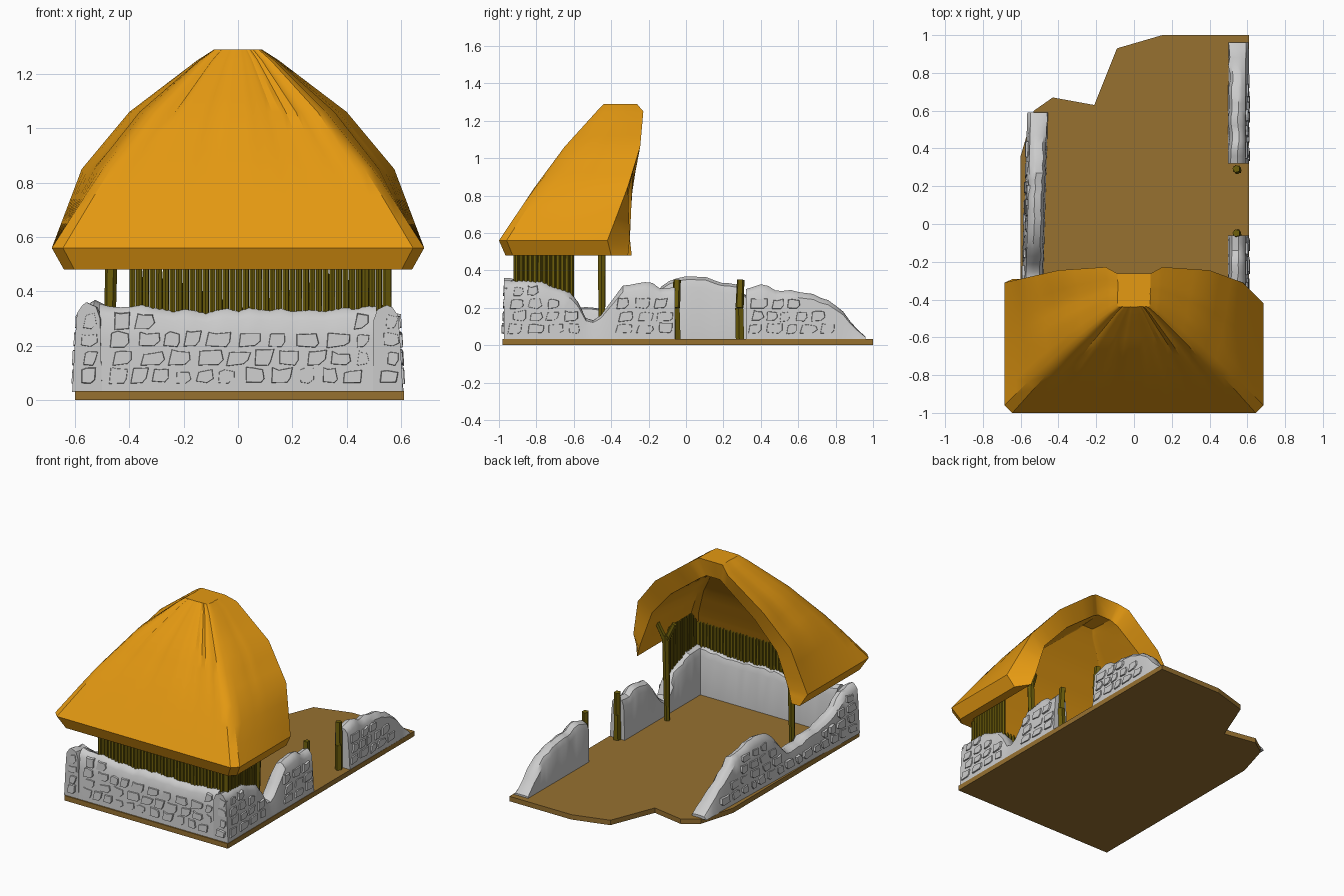
import bpy, bmesh, math, random
from mathutils import Vector

if "Cube" in bpy.data.objects:
    bpy.data.objects.remove(bpy.data.objects["Cube"])
random.seed(4)


def material(name, rgb):
    m = bpy.data.materials.new(name)
    m.diffuse_color = (*rgb, 1)
    m.use_nodes = True
    m.node_tree.nodes["Principled BSDF"].inputs["Base Color"].default_value = m.diffuse_color
    return m


THATCH = material("thatch", (0.78, 0.32, 0.006))
EARTH = material("earth", (0.31, 0.165, 0.03))
WOOD = material("wood", (0.15, 0.11, 0.003))


def finish(name, bm, mat=None, smooth=None):
    bmesh.ops.recalc_face_normals(bm, faces=bm.faces)
    me = bpy.data.meshes.new(name)
    bm.to_mesh(me)
    bm.free()
    ob = bpy.data.objects.new(name, me)
    bpy.context.collection.objects.link(ob)
    if mat:
        me.materials.append(mat)
    if smooth:
        bpy.ops.object.select_all(action='DESELECT')
        ob.select_set(True)
        bpy.context.view_layer.objects.active = ob
        bpy.ops.object.shade_smooth_by_angle(angle=math.radians(smooth))
    return ob


def lerp_profile(pts, s):
    for (a, za), (b, zb) in zip(pts, pts[1:]):
        if s <= b:
            return za + (zb - za) * max(0, (s - a) / (b - a))
    return pts[-1][1]


def prism(bm, lower, upper):
    """Join two matching loops and cap both ends."""
    a = [bm.verts.new(p) for p in lower]
    b = [bm.verts.new(p) for p in upper]
    n = len(a)
    bm.faces.new(a[::-1])
    bm.faces.new(b)
    for i in range(n):
        bm.faces.new((a[i], a[(i + 1) % n], b[(i + 1) % n], b[i]))


# earth base
outline = [(-.60, -.98), (.61, -.98), (.61, 1), (.15, 1), (-.09, .93), (-.21, .63),
           (-.43, .67), (-.53, .60), (-.60, .36)]
bm = bmesh.new()
prism(bm, [(x, y, 0) for x, y in outline], [(x, y, .033) for x, y in outline])
finish("earth_base", bm, EARTH)

# mapping from (along wall, outward offset, height) to world for each side
right = lambda s, o, z: (o, s, z)
left = lambda s, o, z: (-o, s, z)
front = lambda s, o, z: (s, -o, z)
BATTER, FLOOR = .018, .03


def wall(name, place, top, out0, out1, thick=.11):
    s0, s1 = top[0][0], top[-1][0]
    n = max(4, round((s1 - s0) / .04))
    bm = bmesh.new()
    rings = []
    for i in range(n + 1):
        s = s0 + (s1 - s0) * i / n
        o = out0 + (out1 - out0) * i / n
        h = lerp_profile(top, s)
        inner = 0 < i < n
        h = max(.045, h + (random.uniform(-.009, .009) if inner else 0)) - FLOOR
        w = random.uniform(-.006, .006)
        sec = [(o, 0), (o - BATTER * .6, h * .6), (o - BATTER, h * .88), (o - BATTER - .02, h * .97),
               (o - thick / 2 + w, h), (o - thick + .02 + w, h * .95),
               (o - thick + .005 + w, h * .82), (o - thick, 0)]
        rings.append([bm.verts.new(place(s, p, FLOOR + z)) for p, z in sec])
    for a, b in zip(rings, rings[1:]):
        for j in range(8):
            bm.faces.new((a[j], a[(j + 1) % 8], b[(j + 1) % 8], b[j]))
    bm.faces.new(rings[0])
    bm.faces.new(rings[-1][::-1])
    finish(name, bm, smooth=35)


def stones(name, place, top, out0, out1, runs, h_ref=.32):
    """Rows of raised chipped stones, kept below the wall's broken top."""
    bm = bmesh.new()
    s0, s1 = top[0][0], top[-1][0]
    for a, b in runs:
        for row in range(4):
            z0 = .062 + row * .067
            s = a + (row % 2) * .018 + random.uniform(0, .01)
            while s < b - .035:
                w = min(random.uniform(.055, .095), b - s)
                zt = z0 + random.uniform(.046, .056)
                if min(lerp_profile(top, s), lerp_profile(top, s + w)) > zt + .022:
                    r = lambda k=.007: random.uniform(-k, k)
                    c = random.uniform(.012, .022)
                    poly = [(s + r(), z0 + r()), (s + w - c + r(), z0 + r(.004)),
                            (s + w + r(), z0 + c), (s + w + r(), zt + r()),
                            (s + w * .4, zt + r(.005)), (s + c * .4, zt + r())]
                    cs, cz = s + w / 2, (z0 + zt) / 2
                    o = out0 + (out1 - out0) * (cs - s0) / (s1 - s0)
                    lift = random.uniform(.006, .011)

                    def loop(d, k):
                        return [place(cs + (p - cs) * k, o - BATTER * z / h_ref + d,
                                      cz + (z - cz) * k) for p, z in poly]
                    prism(bm, loop(-.008, 1), loop(lift, .9))
                s += w + random.uniform(.012, .03)
    finish(name, bm)


# ruined stone walls with raised stones
front_top = [(-.51, .355), (-.4, .345), (-.3, .345), (-.17, .322), (-.05, .33), (.08, .34),
             (.17, .33), (.3, .325), (.4, .345), (.51, .345)]
right_front_top = [(-.972, .35), (-.8, .345), (-.66, .305), (-.59, .26), (-.54, .15), (-.48, .13),
                   (-.42, .21), (-.35, .31), (-.26, .335), (-.18, .325), (-.12, .30), (-.06, .31)]
right_back_top = [(.32, .30), (.40, .325), (.5, .29), (.64, .285), (.74, .24), (.82, .21),
                  (.88, .13), (.96, .035)]
left_top = [(-.972, .36), (-.85, .34), (-.68, .22), (-.5, .20), (-.3, .16), (-.22, .2), (-.12, .33),
            (-.03, .365), (.1, .37), (.18, .34), (.26, .33), (.34, .25), (.48, .15), (.59, .05)]
specs = [
    ("front_wall", front, front_top, .972, .972, [(-.48, .48)]),
    ("right_front_wall", right, right_front_top, .607, .607, [(-.95, -.55), (-.38, -.07)]),
    ("right_back_wall", right, right_back_top, .607, .61, [(.33, .9)]),
    ("left_wall", left, left_top, .61, .565, [(-.95, .5)]),
]
for name, place, top, o0, o1, runs in specs:
    wall(name, place, top, o0, o1)
    stones(name + "_stones", place, top, o0, o1, runs)
stones("corner_stones", front, [(-.61, .35), (.61, .35)], .982, .982, [(-.59, -.52), (.52, .59)])


def pole(bm, p, q, r0, r1, sides=6):
    p, q = Vector(p), Vector(q)
    rot = (q - p).to_track_quat('Z', 'Y')
    ring = [Vector((math.cos(t), math.sin(t), 0)) for t in
            [2 * math.pi * i / sides + .4 for i in range(sides)]]
    prism(bm, [p + rot @ v * r0 for v in ring], [q + rot @ v * r1 for v in ring])


# palisade of thin stakes on the front and right walls
bm = bmesh.new()
stakes = [(-.388 + i * .0245, -.91) for i in range(39)] + [(.553, -.905 + i * .0245) for i in range(13)]
for x, y in stakes:
    pole(bm, (x, y, .2), (x, y, .58 + random.uniform(-.01, .01)), .013, .012)
finish("palisade", bm, WOOD)

# forked roof posts
for side, label in ((1, "right"), (-1, "left")):
    bm = bmesh.new()
    x = .465 * side
    pole(bm, (x - .01, -.45, .03), (x, -.45, .6), .018, .024)
    for d in (-1, 1):
        pole(bm, (x, -.45, .56), (x + .05 * d, -.45 + .02 * d, .68), .02, .016)
    finish(label + "_roof_post", bm, WOOD)

# door posts
for label, y in (("front", -.05), ("back", .29)):
    bm = bmesh.new()
    pole(bm, (.545, y, .03), (.548, y - .004, .2), .024, .023, 5)
    pole(bm, (.548, y - .004, .2), (.542, y + .002, .35), .023, .021, 5)
    finish("door_post_" + label, bm, WOOD)

# thatched half-hip roof: levels of z, front half width, rear half width, front y, rear y right, rear y left
outer = [(1.29, .088, .088, -.44, -.262, -.262), (1.25, .14, .15, -.478, -.228, -.228),
         (1.06, .34, .40, -.65, -.245, -.245), (.85, .50, .575, -.805, -.31, -.285),
         (.56, .685, .685, -1.0, -.42, -.31), (.48, .64, .64, -.965, -.40, -.29)]
inner = [(1.17, .04, .05, -.45, -.29, -.29), (1.14, .07, .10, -.48, -.28, -.28),
         (.98, .27, .31, -.62, -.28, -.28), (.8, .42, .47, -.75, -.31, -.29),
         (.57, .55, .55, -.87, -.30, -.30), (.48, .58, .58, -.91, -.31, -.29)]


def densify(levels, k=3):
    out = []
    for a, b in zip(levels, levels[1:]):
        out += [[p + (q - p) * i / k for p, q in zip(a, b)] for i in range(k)]
    return out + [levels[-1]]


NS, NF = 8, 24
folds = [random.choice((0, 0, .5, 1)) * random.uniform(.6, 1) for _ in range(2 * NS + NF + 4)]


def roof_ring(bm, level, folded):
    z, xf, xr, yf, yr, yl = level
    c = .06 * xf
    pts = [(xr + (xf - xr) * i / NS, yr + (yf + c - yr) * i / NS) for i in range(NS + 1)]
    pts += [((xf - c) * (1 - 2 * i / NF), yf) for i in range(NF + 1)]
    pts += [(-xf + (xf - xr) * i / NS, yf + c + (yl - yf - c) * i / NS) for i in range(NS + 1)]
    ring = []
    for i, (x, y) in enumerate(pts):
        if folded and 0 < i < len(pts) - 1:
            k = 1 - .06 * folds[i % len(folds)] * min(1, max(0, (z - .8) / .25))
            x, y = x * k, -.36 + (y + .36) * k
        ring.append(bm.verts.new((x, y, z)))
    return ring


bm = bmesh.new()
out_rings = [roof_ring(bm, l, True) for l in densify(outer)]
in_rings = [roof_ring(bm, l, False) for l in densify(inner)]
chain = out_rings + in_rings[::-1]
for a, b in zip(chain, chain[1:]):
    for j in range(len(a) - 1):
        bm.faces.new((a[j], a[j + 1], b[j + 1], b[j]))
for e in (0, -1):                                   # thick rear edge on both slopes
    for i in range(len(out_rings) - 1):
        bm.faces.new((out_rings[i][e], out_rings[i + 1][e], in_rings[i + 1][e], in_rings[i][e]))
bm.faces.new((out_rings[0][0], out_rings[0][-1], in_rings[0][-1], in_rings[0][0]))
bm.faces.new(out_rings[0])
bm.faces.new(in_rings[0])
finish("thatched_roof", bm, THATCH, smooth=32)
